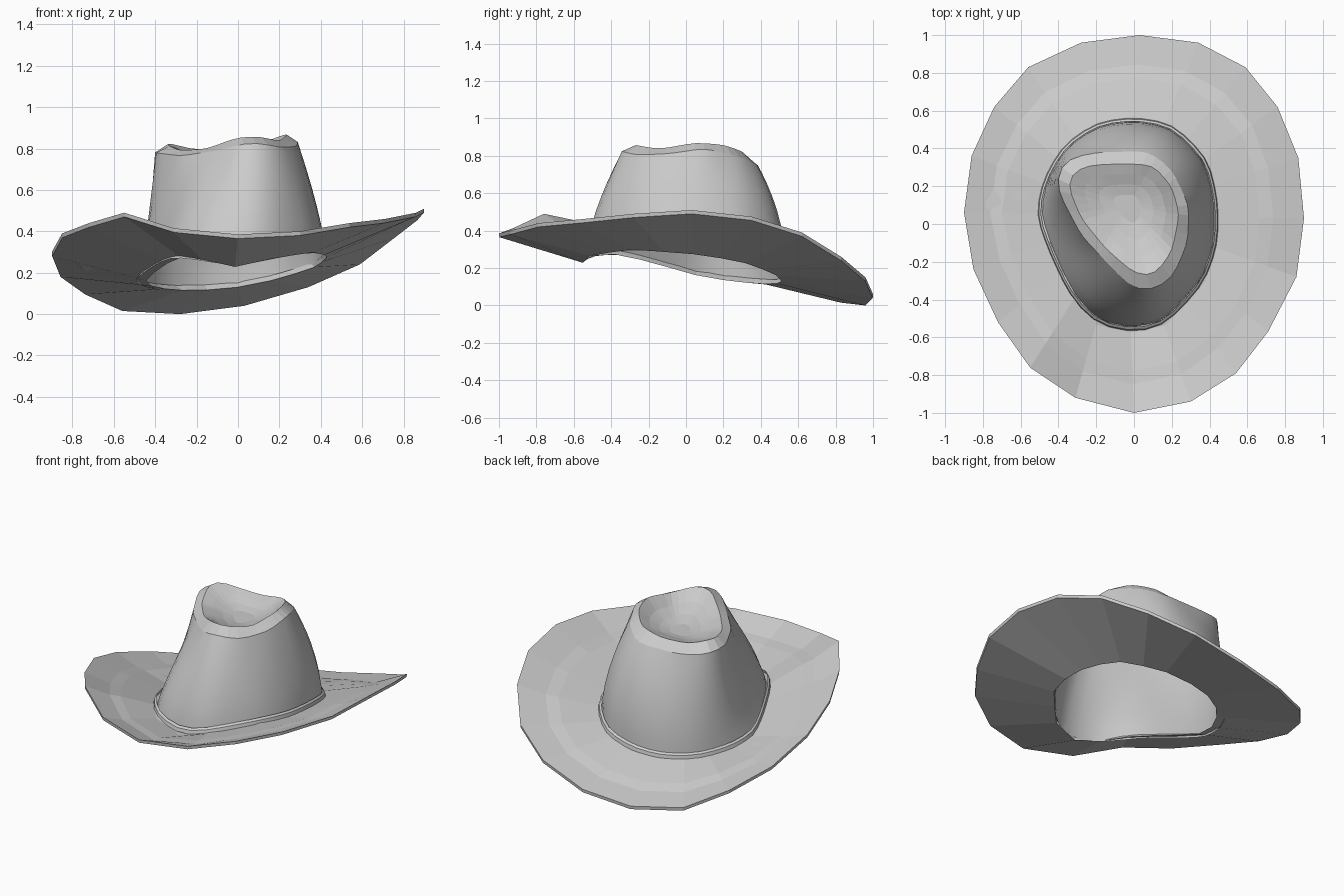
import bpy, math

if "Cube" in bpy.data.objects:
    bpy.data.objects.remove(bpy.data.objects["Cube"])

C = (-0.04, 0.05)  # polar centre of the hat

# outer brim edge, top surface (x, y, z)
OUTER = [(.03, 1.0, .06), (.34, .96, .15), (.59, .83, .26), (.76, .62, .39), (.87, .35, .475),
         (.90, .03, .51), (.86, -.28, .49), (.71, -.57, .46), (.54, -.79, .44), (.30, -.94, .40),
         (0, -1.0, .385), (-.31, -.92, .415), (-.55, -.76, .49), (-.72, -.52, .44), (-.85, -.24, .39),
         (-.90, .06, .30), (-.86, .36, .20), (-.74, .62, .115), (-.56, .83, .035), (-.28, .96, .02)]
# foot of the crown, where it meets the brim
BASE = [(0, .55, .13), (.2, .51, .17), (.38, .33, .23), (.43, .1, .27), (.425, -.1, .285),
        (.36, -.3, .30), (.15, -.52, .265), (0, -.555, .225), (-.2, -.51, .265), (-.33, -.36, .275),
        (-.43, -.15, .22), (-.50, .04, .165), (-.47, .22, .135), (-.36, .41, .115), (-.19, .52, .115)]
# outer crease of the crown top
RIM = [(-.37, .34, .77), (-.2, .38, .75), (.08, .385, .75), (.2, .29, .795), (.29, .1, .84),
       (.285, -.1, .81), (.2, -.29, .805), (.1, -.35, .83), (0, -.35, .82), (-.1, -.25, .79),
       (-.28, -.06, .765), (-.40, .17, .78), (-.41, .25, .785)]
# raised ridge around the pinch
RIDGE = [(-.33, .27, .83), (-.25, .31, .80), (-.05, .32, .79), (.1, .31, .82), (.2, .2, .86),
         (.24, .05, .87), (.2, -.15, .835), (.1, -.28, .86), (0, -.26, .855), (-.15, -.13, .80),
         (-.28, .03, .79), (-.35, .2, .82)]


def theta(p):
    return math.atan2(p[1] - C[1], p[0] - C[0]) % math.tau


def lerp(a, b, t):
    return tuple(u + (v - u) * t for u, v in zip(a, b))


def ring(ctrl, angles, smooth=0):
    """Resample a closed control loop at the given angles."""
    pts = sorted(ctrl, key=theta)
    out = []
    for a in angles:
        for i, p in enumerate(pts):
            q = pts[(i + 1) % len(pts)]
            span = (theta(q) - theta(p)) % math.tau
            d = (a - theta(p)) % math.tau
            if d <= span:
                out.append(lerp(p, q, d / span))
                break
    for _ in range(smooth):
        n = len(out)
        out = [lerp(out[i], lerp(out[i - 1], out[(i + 1) % n], .5), .5) for i in range(n)]
    return out


def grow(r, s, dz):
    return [(C[0] + (x - C[0]) * s, C[1] + (y - C[1]) * s, z + dz) for x, y, z in r]


def loft(name, rings, cap=False, closed=False):
    n = len(rings[0])
    verts = [p for r in rings for p in r]
    count = len(rings)
    faces = []
    for k in range(count if closed else count - 1):
        a, b = k * n, (k + 1) % count * n
        faces += [(a + i, a + (i + 1) % n, b + (i + 1) % n, b + i) for i in range(n)]
    if cap:
        faces.append(tuple(range((count - 1) * n, count * n)))
    me = bpy.data.meshes.new(name)
    me.from_pydata(verts, [], faces)
    me.update()
    ob = bpy.data.objects.new(name, me)
    bpy.context.collection.objects.link(ob)
    return ob


def smooth(ob, angle):
    bpy.ops.object.select_all(action='DESELECT')
    ob.select_set(True)
    bpy.context.view_layer.objects.active = ob
    bpy.ops.object.shade_smooth_by_angle(angle=math.radians(angle))


# brim: faceted, with a shallow break near the edge; its opening is
# slightly tighter than the crown at the left and back
outer = sorted(OUTER, key=theta)
spokes = [theta(p) for p in outer]
base = ring(BASE, spokes)
opening = [(x * (.89 if x < 0 else 1), y * (.93 if y > 0 else 1), z) for x, y, z in base]
seat = grow(base, 1.04, .024)
mid = [lerp(o, s, .36) for o, s in zip(outer, seat)]
step = [lerp(o, s, .52) for o, s in zip(outer, seat)]
loft("brim", [opening, grow(outer, .998, -.02), outer, grow(mid, 1, -.013), grow(step, 1, -.005),
              seat, grow(base, .99, .024)], closed=True)

# crown wall: smooth loft, fullest at front and back
N = 40
fine = [math.tau * i / N for i in range(N)]
b = ring(BASE, fine, 1)
r = ring(RIM, fine, 1)
wall = []
for t in (0, .15, .3, .45, .6, .72, .84, .93, 1):
    row = []
    for p, q, a in zip(b, r, fine):
        s = math.sin(a)
        h = t ** (1.1 + .3 * s + .75 * s * s + .25 * math.cos(a))
        row.append((p[0] + (q[0] - p[0]) * h, p[1] + (q[1] - p[1]) * h, p[2] + (q[2] - p[2]) * t))
    wall.append(row)
smooth(loft("crown", wall), 40)

# thin rolled band around the foot of the crown
band = [grow(b, s, dz) for s, dz in ((1.0, .015), (1.04, .022), (1.03, .045), (1.005, .055))]
smooth(loft("crown_band", band), 35)

# pinched crown top: flat facets falling into a shallow dish
T = 20
top_angles = fine[::2]
ridge = ring(RIDGE, fine, 1)


def dish(s, z, keep):
    return [(-.03 + (x + .03) * s, .1 + (y - .1) * s, z + (h - z) * keep) for x, y, h in ridge]


loft("crown_top", [r, ridge, dish(.75, .765, .4), dish(.5, .75, .15), dish(.25, .745, 0)], cap=True)
